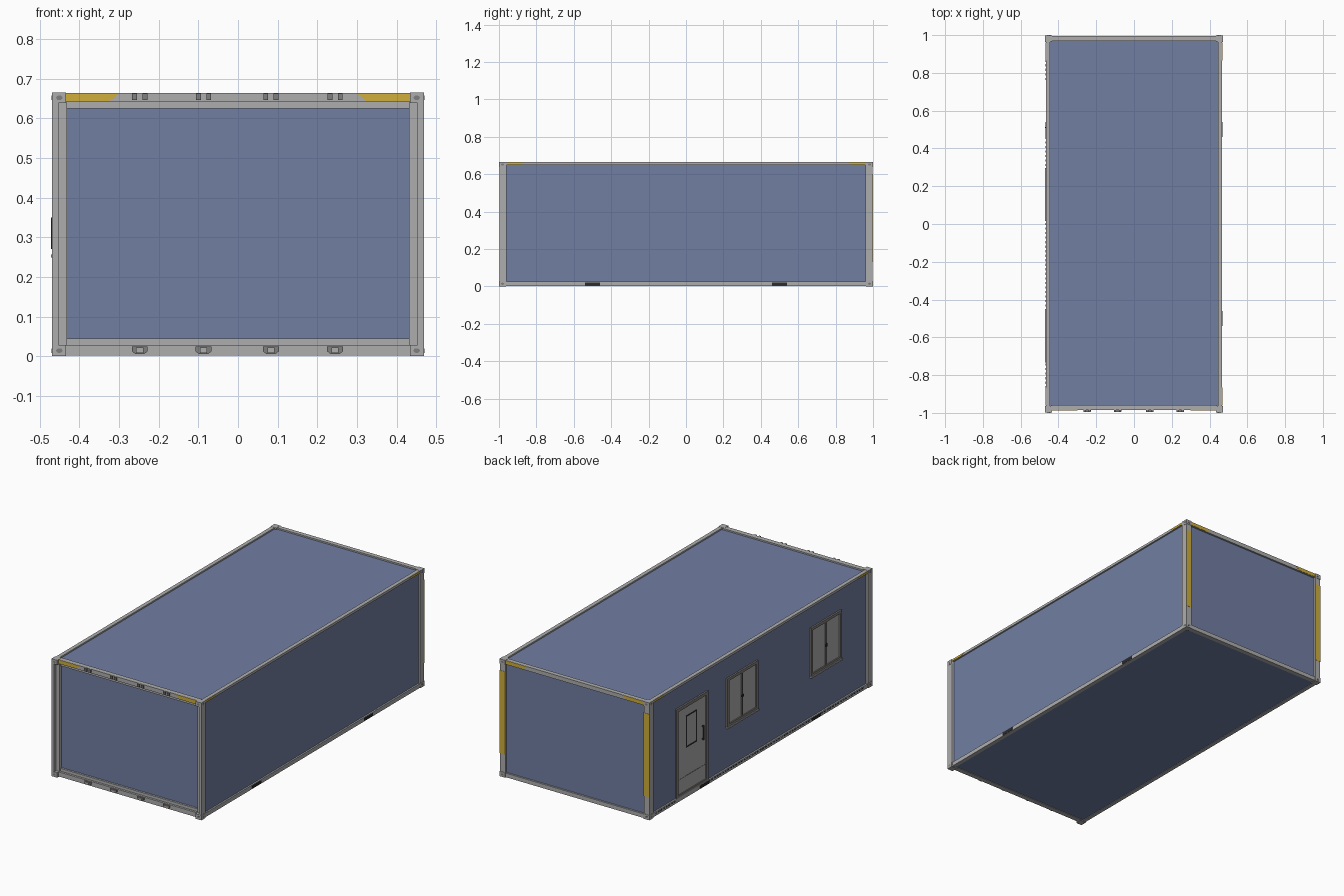
import bpy, bmesh, math

if "Cube" in bpy.data.objects:
    bpy.data.objects.remove(bpy.data.objects["Cube"])


def material(name, r, g, b):
    m = bpy.data.materials.new(name)
    m.diffuse_color = (r, g, b, 1)
    m.use_nodes = True
    m.node_tree.nodes["Principled BSDF"].inputs["Base Color"].default_value = m.diffuse_color
    return m


BLUE = material("panel blue", 0.165, 0.21, 0.36)
GREY = material("frame grey", 0.42, 0.42, 0.42)
MID = material("trim grey", 0.22, 0.21, 0.20)
DARK = material("dark fittings", 0.025, 0.025, 0.03)
YELLOW = material("marking yellow", 0.62, 0.42, 0.045)


def finish(name, bm, mat):
    bmesh.ops.recalc_face_normals(bm, faces=bm.faces)
    me = bpy.data.meshes.new(name)
    bm.to_mesh(me)
    bm.free()
    me.materials.append(mat)
    ob = bpy.data.objects.new(name, me)
    bpy.context.collection.objects.link(ob)
    return ob


def boxes(name, mat, *items):
    """One object made of boxes given as x0,x1,y0,y1,z0,z1."""
    bm = bmesh.new()
    for x0, x1, y0, y1, z0, z1 in items:
        vs = bmesh.ops.create_cube(bm, size=1)["verts"]
        for v in vs:
            v.co.x = (x0 + x1) / 2 + v.co.x * (x1 - x0)
            v.co.y = (y0 + y1) / 2 + v.co.y * (y1 - y0)
            v.co.z = (z0 + z1) / 2 + v.co.z * (z1 - z0)
    return finish(name, bm, mat)


def prism(name, mat, pts, a, b, axis):
    """Extrude a 2D outline along one axis from a to b."""
    bm = bmesh.new()

    def put(p, t):
        c = list(p)
        c.insert(axis, t)
        return bm.verts.new(c)
    lo, hi = [put(p, a) for p in pts], [put(p, b) for p in pts]
    bm.faces.new(lo)
    bm.faces.new(hi)
    n = len(pts)
    for i in range(n):
        bm.faces.new((lo[i], lo[(i + 1) % n], hi[(i + 1) % n], hi[i]))
    return finish(name, bm, mat)


def oval(cx, cy, rx, ry, n=14):
    return [(cx + rx * math.cos(2 * math.pi * i / n),
             cy + ry * math.sin(2 * math.pi * i / n)) for i in range(n)]


def ring(x0, x1, y0, y1, z0, z1, w):
    """Four bars of a rectangular frame lying in the left wall."""
    return [(x0, x1, y0, y0 + w, z0, z1), (x0, x1, y1 - w, y1, z0, z1),
            (x0, x1, y0 + w, y1 - w, z0, z0 + w), (x0, x1, y0 + w, y1 - w, z1 - w, z1)]


# Blue panels: walls, roof and floor
boxes("front_wall", BLUE, (-.45, .45, -.962, -.945, .02, .65))
boxes("back_wall", BLUE, (-.45, .45, .965, .985, .015, .65))
for s, n in ((1, "right"), (-1, "left")):
    xs = sorted((s * .44, s * .458))
    boxes(n + "_wall", BLUE, (*xs, -.965, .97, .015, .655))
boxes("roof_panel", BLUE, (-.45, .45, -.962, .972, .64, .656))
boxes("floor_panel", BLUE, (-.45, .45, -.962, .972, .005, .02))

# Front and back beams, with the inner recessed front frame
boxes("front_beams", GREY, (-.44, .44, -.985, -.957, .641, .664),
      (-.44, .44, -.985, -.957, .002, .028))
boxes("front_inner_frame", GREY, (-.44, .44, -.973, -.955, .625, .642),
      (-.44, .44, -.973, -.955, .027, .044))
boxes("back_beams", GREY, (-.44, .44, .970, .995, .641, .664),
      (-.44, .44, .970, .995, .002, .025))

for s, n in ((1, "right"), (-1, "left")):
    # Corner posts
    prof = [(.469, -.998), (.469, -.96), (.432, -.955), (.432, -.98), (.453, -.98), (.453, -.998)]
    prism(n + "_front_post", GREY, [(s * x, y) for x, y in prof], .01, .655, 2)
    xs = sorted((s * .434, s * .469))
    boxes(n + "_back_post", GREY, (*xs, .96, .997, .01, .655))
    boxes(n + "_post_marking", YELLOW, (*xs, .996, .9985, .13, .60))
    # Side rails
    xs = sorted((s * .445, s * .467))
    boxes(n + "_rails", GREY, (*xs, -.97, .97, .650, .664), (*xs, -.97, .97, .002, .025))
    for e, m in ((-1, "front"), (1, "back")):
        # Yellow rail markings with slanted ends
        pts = [(s * .434, .643), (s * .325, .643), (s * .30, .663), (s * .434, .663)]
        y = -.985 if e < 0 else .995
        prism(f"{m}_{n}_beam_marking", YELLOW, pts, y - e * .002, y + e * .0015, 1)
        pts = [(e * .958, .651), (e * .885, .651), (e * .865, .663), (e * .958, .663)]
        prism(f"{n}_{m}_rail_marking", YELLOW, pts, s * .465, s * .4685, 0)
        # Corner castings with raised oval lock faces
        xs = sorted((s * .434, s * .47))
        ys = sorted((e * .963, e * .999))
        boxes(f"{m}_{n}_castings", GREY, (*xs, *ys, 0, .028), (*xs, *ys, .639, .665))
        for z, h in ((.014, "lower"), (.652, "upper")):
            prism(f"{m}_{n}_{h}_lock", MID, oval(s * .451, z, .008, .006),
                  e * .998, e * 1.0, 1)
            prism(f"{n}_{m}_{h}_lock", MID, oval(e * .981, z, .008, .006),
                  s * .469, s * .4705, 0)

# Lifting brackets on the front beams
for i, x in enumerate((-.248, -.087, .083, .245)):
    boxes(f"upper_bracket_{i + 1}", MID,
          *[(x + d - .006, x + d + .006, -.995, -.984, .647, .663) for d in (-.013, .013)])
    prof = [(-.02, .012), (-.012, .006), (.012, .006), (.02, .012), (.02, .024), (-.02, .024)]
    prism(f"lower_bracket_{i + 1}", MID, [(x + a, z) for a, z in prof], -.992, -.984, 1)
    boxes(f"lower_bracket_lug_{i + 1}", GREY, (x - .009, x + .009, -.996, -.99, .008, .022))

# Forklift pockets in the lower right and left rails
for s, n in ((1, "right"), (-1, "left")):
    xs = sorted((s * .46, s * .4685))
    boxes(n + "_lift_pockets", DARK, *[(*xs, y - .04, y + .04, .004, .021) for y in (-.5, .5)])

# Door on the left wall
boxes("door_frame", MID, *ring(-.467, -.455, .465, .75, .02, .53, .018))
boxes("door_leaf", GREY, (-.461, -.455, .48, .735, .025, .515))
boxes("door_kick_line", MID, (-.462, -.46, .483, .732, .118, .122))
boxes("door_window_trim", DARK, *ring(-.4635, -.46, .565, .66, .28, .46, .006))
boxes("door_handle", DARK, (-.472, -.468, .507, .514, .27, .35),
      (-.470, -.46, .507, .514, .27, .278), (-.470, -.46, .507, .514, .342, .35))

# Two sliding windows on the left wall
for i, c in enumerate((.157, -.593)):
    n = f"window_{i + 1}"
    boxes(n + "_frame", MID, *ring(-.467, -.455, c - .137, c + .137, .255, .532, .016))
    boxes(n + "_glass", GREY, (-.460, -.455, c - .125, c + .125, .265, .522))
    boxes(n + "_mullion", MID, (-.4645, -.458, c - .006, c + .006, .268, .518))
    boxes(n + "_sill", GREY, (-.4715, -.455, c - .14, c + .14, .249, .257))
    prism(n + "_latch", DARK, oval(c, .385, .008, .011), -.467, -.46, 0)

# Row of small fixings along the foot of the left wall
boxes("left_foot_fixings", DARK,
      *[(-.4685, -.46, .93 - k * .024, .942 - k * .024, .014, .019)
        for k in range(78) if not .46 < .93 - k * .024 < .76])
